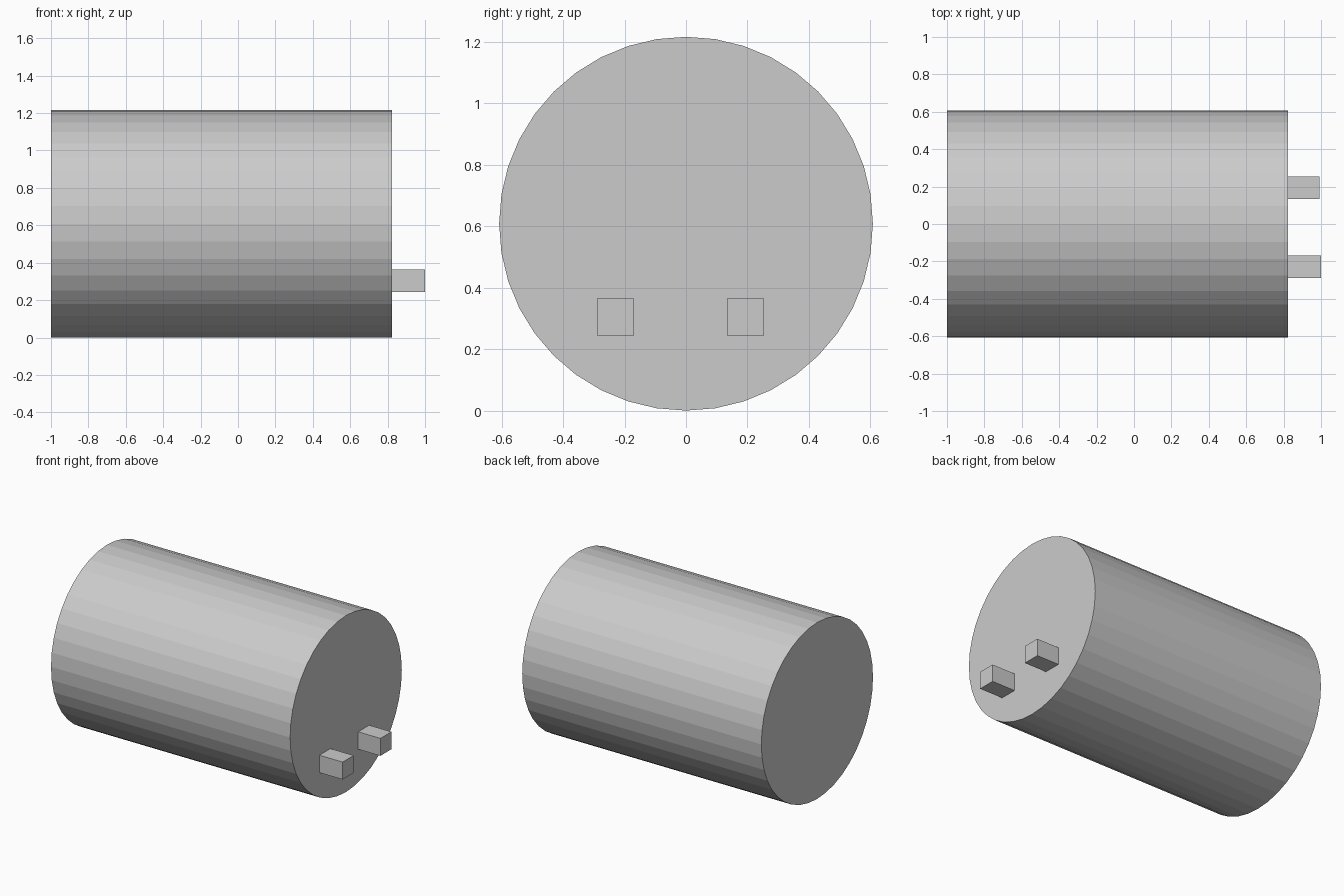
import bpy
from math import pi

if "Cube" in bpy.data.objects:
    bpy.data.objects.remove(bpy.data.objects["Cube"])

R = 0.608          # drum radius
FACE_X = 0.823     # flat end that carries the pegs

# Drum: flat-sided cylinder lying along x
bpy.ops.mesh.primitive_cylinder_add(
    vertices=40, radius=R, depth=FACE_X + 1.0,
    location=((FACE_X - 1.0) / 2, 0, R), rotation=(0, pi / 2, 0))
bpy.context.object.name = "drum"


def add_peg(name, y, end_x):
    """Square peg sticking out of the drum's end face."""
    start_x = FACE_X - 0.002
    bpy.ops.mesh.primitive_cube_add(size=1, location=((start_x + end_x) / 2, y, 0.304))
    peg = bpy.context.object
    peg.name = name
    peg.scale = (end_x - start_x, 0.12, 0.12)
    bpy.ops.object.transform_apply(location=False, rotation=False, scale=True)


# Pair of pegs low on the end face
add_peg("front_peg", -0.229, 1.0)
add_peg("back_peg", 0.193, 0.993)
